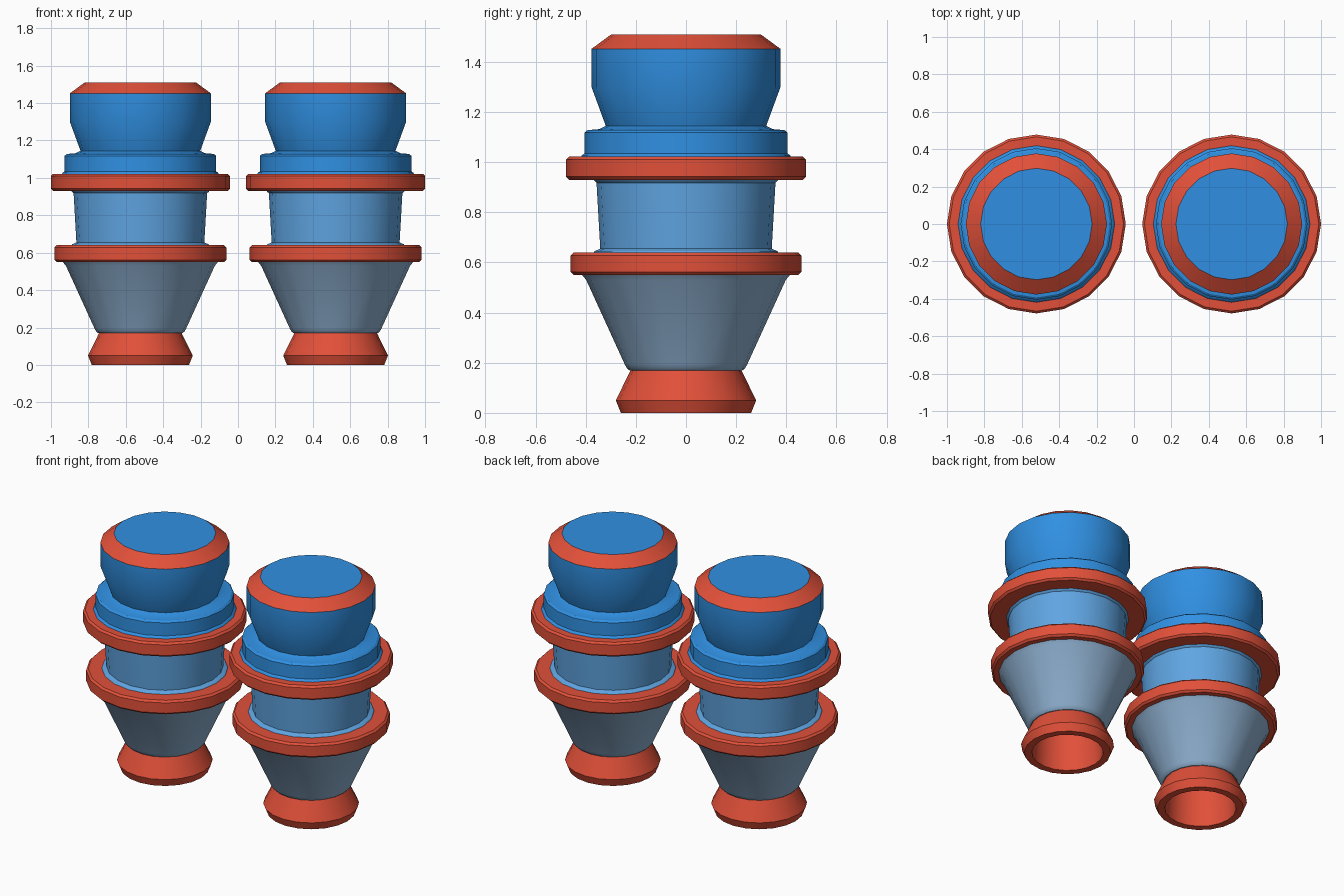
import bpy, bmesh, math

if "Cube" in bpy.data.objects:
    bpy.data.objects.remove(bpy.data.objects["Cube"])

SIDES = 20
CENTRE_X = 0.522


def srgb(c):
    c /= 255
    return c / 12.92 if c <= 0.04045 else ((c + 0.055) / 1.055) ** 2.4


def material(name, rgb):
    m = bpy.data.materials.new(name)
    m.diffuse_color = [srgb(c) for c in rgb] + [1]
    m.use_nodes = True
    m.node_tree.nodes["Principled BSDF"].inputs["Base Color"].default_value = m.diffuse_color
    return m


red = material("warm red", (225, 80, 57))
blue = material("strong blue", (48, 144, 226))
mid_blue = material("light blue", (95, 165, 226))
grey_blue = material("grey blue", (143, 177, 209))


def lathe(name, x, profile, mat, cap_end=False):
    """Revolve (radius, height) points around a vertical axis at x."""
    bm = bmesh.new()
    rings = []
    for r, z in profile:
        rings.append([bm.verts.new((r * math.cos(2 * math.pi * i / SIDES),
                                    r * math.sin(2 * math.pi * i / SIDES), z))
                      for i in range(SIDES)])
    for low, high in zip(rings, rings[1:]):
        for i in range(SIDES):
            j = (i + 1) % SIDES
            bm.faces.new((low[i], low[j], high[j], high[i]))
    if cap_end:
        bm.faces.new(rings[-1])
    mesh = bpy.data.meshes.new(name)
    bm.to_mesh(mesh)
    bm.free()
    mesh.materials.append(mat)
    ob = bpy.data.objects.new(name, mesh)
    ob.location.x = x
    bpy.context.collection.objects.link(ob)
    bpy.ops.object.select_all(action='DESELECT')
    ob.select_set(True)
    bpy.context.view_layer.objects.active = ob
    bpy.ops.object.shade_smooth_by_angle(angle=math.radians(30))
    return ob


def flange(r, inner, z0, z1, b=0.012):
    """Profile of a bevelled projecting ring."""
    return [(inner, z0), (r - b, z0), (r, z0 + b), (r, z1 - b), (r - b, z1), (inner, z1)]


for side, x in (("left", -CENTRE_X), ("right", CENTRE_X)):
    # Hollow nozzle: outer flare, lip, then deep inner bore
    nozzle = [(0.20, 0.30), (0.215, 0), (0.26, 0), (0.28, 0.05), (0.22, 0.172)]
    ob = lathe(side + "_nozzle", x, nozzle, red)
    lathe(side + "_nozzle_bore_end", x, [(0.20, 0.30), (0.01, 0.30)], red).data.flip_normals()
    # Tapered lower body
    lathe(side + "_lower_cone", x,
          [(0.215, 0.17), (0.226, 0.17), (0.236, 0.178), (0.245, 0.195),
           (0.398, 0.53), (0.416, 0.552)], grey_blue)
    lathe(side + "_lower_ring", x, flange(0.46, 0.34, 0.55, 0.64), red)
    # Middle barrel with small fillets at both ends
    lathe(side + "_middle_barrel", x,
          [(0.37, 0.638), (0.365, 0.645), (0.342, 0.655), (0.357, 0.918),
           (0.365, 0.925), (0.37, 0.932)], mid_blue)
    lathe(side + "_upper_ring", x, flange(0.478, 0.34, 0.93, 1.022), red)
    # Collar above the upper ring
    lathe(side + "_collar", x,
          [(0.42, 1.02), (0.415, 1.028), (0.405, 1.035), (0.405, 1.118),
           (0.393, 1.128), (0.345, 1.132), (0.32, 1.145)], blue)
    # Head with red chamfer and blue lid
    lathe(side + "_head", x, [(0.32, 1.145), (0.377, 1.30), (0.377, 1.452)], blue)
    lathe(side + "_head_chamfer", x, [(0.377, 1.452), (0.298, 1.51)], red)
    lathe(side + "_lid", x, [(0.298, 1.51), (0.2, 1.51)], blue, cap_end=True)
